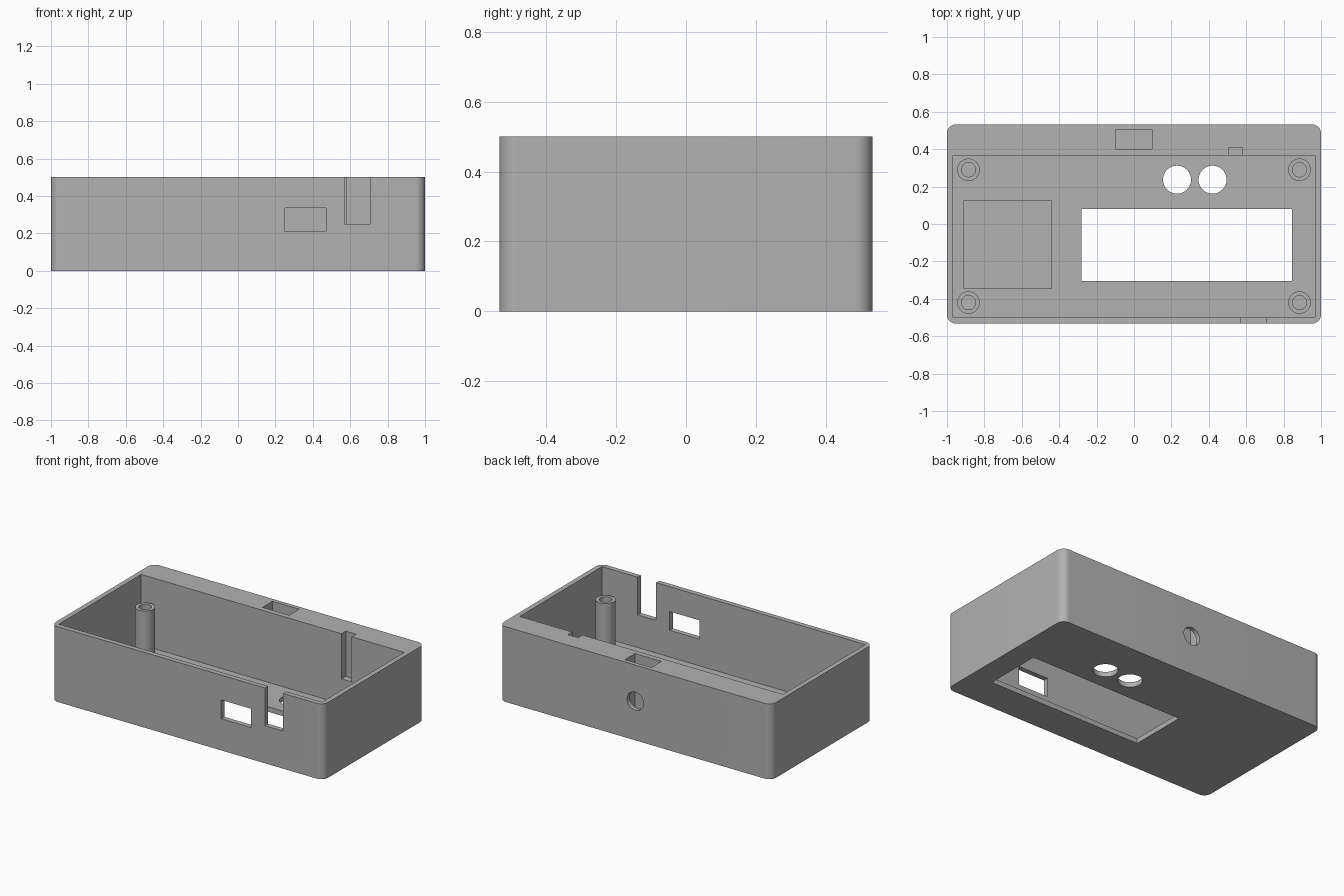
import bpy, bmesh
from mathutils import Matrix
from math import radians

cube = bpy.data.objects.get("Cube")
if cube:
    bpy.data.objects.remove(cube, do_unlink=True)

gray = bpy.data.materials.new("case gray")
gray.use_nodes = True
COLOR = (0.445, 0.445, 0.445, 1)
gray.diffuse_color = COLOR
gray.node_tree.nodes["Principled BSDF"].inputs["Base Color"].default_value = COLOR

TOP, FLOOR, HALF_Y = 0.5, 0.033, 0.533


def make(name, bm):
    mesh = bpy.data.meshes.new(name)
    bm.to_mesh(mesh)
    bm.free()
    mesh.materials.append(gray)
    ob = bpy.data.objects.new(name, mesh)
    bpy.context.collection.objects.link(ob)
    return ob


def box(name, x, y, z, corner=0):
    """Box from (min, max) ranges, optionally with rounded upright edges."""
    bm = bmesh.new()
    bmesh.ops.create_cube(bm, size=1)
    for v in bm.verts:
        v.co = [r[0] if c < 0 else r[1] for c, r in zip(v.co, (x, y, z))]
    if corner:
        upright = [e for e in bm.edges
                   if abs(e.verts[0].co.z - e.verts[1].co.z) > 0.1]
        bmesh.ops.bevel(bm, geom=upright, offset=corner, segments=10,
                        profile=0.5, affect='EDGES')
    return make(name, bm)


def cylinder(name, x, y, r, z0, z1, turn=None):
    """Upright cylinder between two heights, or one lying along y."""
    bm = bmesh.new()
    bmesh.ops.create_cone(bm, cap_ends=True, segments=48, radius1=r,
                          radius2=r, depth=z1 - z0)
    if turn:
        bmesh.ops.transform(bm, verts=bm.verts,
                            matrix=Matrix.Rotation(radians(turn), 4, 'X'))
    bmesh.ops.translate(bm, verts=bm.verts, vec=(x, y, (z0 + z1) / 2))
    return make(name, bm)


def cut(target, cutters):
    """Subtract each cutter from the target and discard it."""
    bpy.context.view_layer.objects.active = target
    for c in cutters:
        mod = target.modifiers.new("cut", 'BOOLEAN')
        mod.operation, mod.solver, mod.object = 'DIFFERENCE', 'EXACT', c
        bpy.ops.object.modifier_apply(modifier=mod.name)
        bpy.data.objects.remove(c, do_unlink=True)


def smooth(ob):
    bpy.ops.object.select_all(action='DESELECT')
    ob.select_set(True)
    bpy.context.view_layer.objects.active = ob
    bpy.ops.object.shade_smooth_by_angle(angle=radians(30))


# Open case with a thick back wall
case = box("case_shell", (-1, 1), (-HALF_Y, HALF_Y), (0, TOP), corner=0.05)
cut(case, [
    box("cavity", (-0.967, 0.967), (-0.5, 0.365), (FLOOR, 0.6)),
    # Floor: display window, sensor eyes, thinned square
    box("display_window", (-0.28, 0.845), (-0.305, 0.08), (-0.1, 0.1)),
    cylinder("left_eye", 0.42, 0.237, 0.075, -0.1, 0.1),
    cylinder("right_eye", 0.23, 0.237, 0.075, -0.1, 0.1),
    box("floor_recess", (-0.91, -0.44), (-0.345, 0.125), (0.015, 0.1)),
    # Front wall: port and open cable notch
    box("port", (0.25, 0.47), (-0.6, -0.45), (0.21, 0.335)),
    box("cable_notch", (0.57, 0.705), (-0.6, -0.45), (0.25, 0.6)),
    # Back wall: pocket, its round opening, and inner groove
    box("back_pocket", (-0.1, 0.095), (0.4, 0.505), (FLOOR, 0.6)),
    box("inner_groove", (0.505, 0.58), (0.3, 0.41), (0.2, 0.6)),
])
cut(case, [cylinder("back_opening", 0, 0.53, 0.06, 0.22, 0.3, turn=90)])
smooth(case)

# Hollow screw posts in the corners
for side, x in (("right", -0.885), ("left", 0.885)):
    for end, y in (("front", -0.42), ("back", 0.29)):
        post = cylinder(f"{end}_{side}_post", x, y, 0.06, FLOOR - 0.01, 0.335)
        cut(post, [cylinder("screw_hole", x, y, 0.038, 0.05, 0.4)])
        smooth(post)
